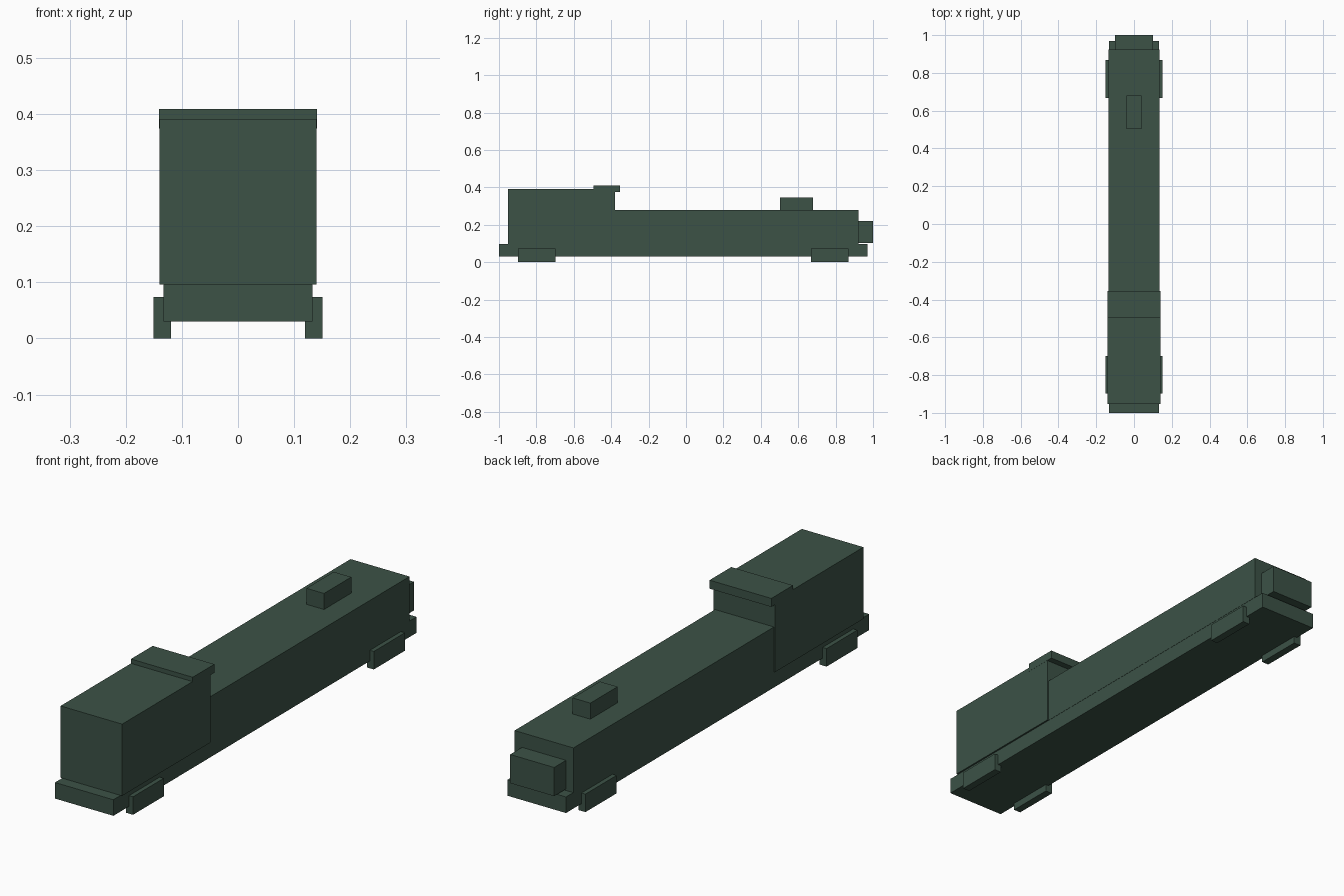
import bpy

if "Cube" in bpy.data.objects:
    bpy.data.objects.remove(bpy.data.objects["Cube"])

green = bpy.data.materials.new("dark green")
green.diffuse_color = (0.045, 0.085, 0.062, 1)
green.use_nodes = True
green.node_tree.nodes["Principled BSDF"].inputs["Base Color"].default_value = green.diffuse_color


def box(name, x, y, z):
    """Box from (min, max) ranges on each axis."""
    bpy.ops.mesh.primitive_cube_add(size=1, location=[(a + b) / 2 for a, b in (x, y, z)])
    ob = bpy.context.object
    ob.name = name
    ob.scale = [b - a for a, b in (x, y, z)]
    bpy.ops.object.transform_apply(location=False, rotation=False, scale=True)
    ob.data.materials.append(green)
    return ob


def centred(name, half_width, y, z):
    return box(name, (-half_width, half_width), y, z)


# Chassis and body
centred("chassis", 0.133, (-1.0, 0.97), (0.03, 0.096))
centred("cab", 0.14, (-0.953, -0.38), (0.096, 0.391))
centred("long_hood", 0.134, (-0.38, 0.923), (0.096, 0.28))

# Roof overhang, roof vent and rear box
centred("roof_overhang", 0.1405, (-0.495, -0.354), (0.374, 0.409))
centred("roof_vent", 0.04, (0.502, 0.679), (0.28, 0.346))
centred("rear_box", 0.1, (0.923, 1.0), (0.102, 0.22))

# Wheel frames at both ends, on both sides
for end, y in (("front", (-0.898, -0.698)), ("rear", (0.667, 0.869))):
    box(f"{end}_right_wheel_frame", (0.119, 0.151), y, (0, 0.074))
    box(f"{end}_left_wheel_frame", (-0.151, -0.119), y, (0, 0.074))
